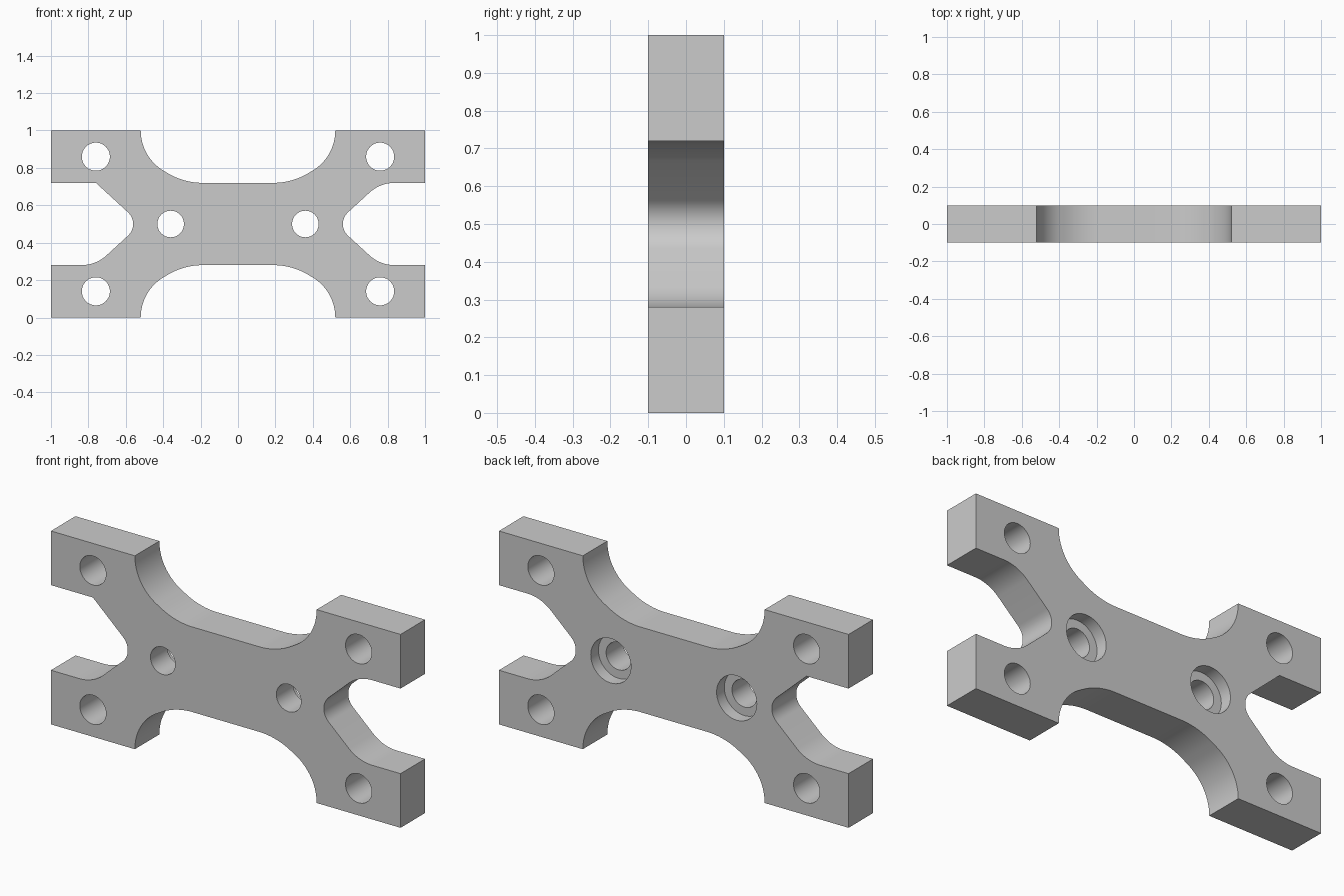
import bpy
import bmesh
from math import tan, radians
from mathutils import Vector, Matrix

cube = bpy.data.objects.get("Cube")
if cube:
    bpy.data.objects.remove(cube, do_unlink=True)

MID_Z = 0.5
HALF_DEPTH = 0.1

grey = bpy.data.materials.new("light grey")
grey.use_nodes = True
colour = (0.6, 0.6, 0.6, 1)
grey.diffuse_color = colour
grey.node_tree.nodes["Principled BSDF"].inputs["Base Color"].default_value = colour


def rounded(corners, steps=14):
    """Round each (x, z, radius) corner of a closed outline with a tangent arc."""
    points = []
    for i, (x, z, radius) in enumerate(corners):
        p = Vector((x, z))
        if radius == 0:
            points.append(p)
            continue
        before = (Vector(corners[i - 1][:2]) - p).normalized()
        after = (Vector(corners[(i + 1) % len(corners)][:2]) - p).normalized()
        half = before.angle(after) / 2
        start = p + before * radius / tan(half)
        centre = p + (before + after).normalized() * (radius ** 2 + (start - p).length_squared) ** 0.5
        turn = (start - centre).angle_signed(p + after * radius / tan(half) - centre)
        for k in range(steps + 1):
            points.append(centre + Matrix.Rotation(-turn * k / steps, 2) @ (start - centre))
    return points


def mesh_object(name, bm):
    bmesh.ops.recalc_face_normals(bm, faces=bm.faces)
    mesh = bpy.data.meshes.new(name)
    bm.to_mesh(mesh)
    bm.free()
    mesh.materials.append(grey)
    obj = bpy.data.objects.new(name, mesh)
    bpy.context.collection.objects.link(obj)
    return obj


# Outline: one quarter from the waist to the arm, mirrored around the plate
quarter = [(0.286, 0.22, 0.358), (0.52, 0.355, 0.249), (0.52, 0.5, 0),
           (1, 0.5, 0), (1, 0.22, 0), (0.76, 0.22, 0.2)]
notch = (0.52, 0, 0.085)
right_half = quarter + [notch] + [(x, -z, r) for x, z, r in reversed(quarter)]
left_half = [(-x, z, r) for x, z, r in reversed(right_half)]
# The upper inner corner of the left arm is left sharp
left_half = [(x, z, 0 if (x, z) == (-0.76, 0.22) else r) for x, z, r in left_half]

bm = bmesh.new()
verts = [bm.verts.new((p.x, -HALF_DEPTH, p.y + MID_Z)) for p in rounded(right_half + left_half)]
face = bm.faces.new(verts)
extruded = bmesh.ops.extrude_face_region(bm, geom=[face])["geom"]
bmesh.ops.translate(bm, vec=(0, 2 * HALF_DEPTH, 0),
                    verts=[v for v in extruded if isinstance(v, bmesh.types.BMVert)])
plate = mesh_object("plate", bm)


def drill(name, x, z, radius, y_from=-0.2):
    """Cut a round hole from y_from out through the back."""
    bm = bmesh.new()
    length = 0.2 - y_from
    place = Matrix.Translation((x, y_from + length / 2, z)) @ Matrix.Rotation(radians(90), 4, "X")
    bmesh.ops.create_cone(bm, cap_ends=True, segments=48, radius1=radius,
                          radius2=radius, depth=length, matrix=place)
    cutter = mesh_object(name, bm)
    cutter.hide_render = True
    cut = plate.modifiers.new(name, "BOOLEAN")
    cut.operation = "DIFFERENCE"
    cut.solver = "EXACT"
    cut.object = cutter
    bpy.ops.object.modifier_apply(modifier=cut.name)
    bpy.data.objects.remove(cutter, do_unlink=True)


bpy.ops.object.select_all(action="DESELECT")
bpy.context.view_layer.objects.active = plate
plate.select_set(True)

# Arm holes, and centre holes with a counterbore in the back
for side in (-1, 1):
    for dz in (-0.36, 0.36):
        drill("arm_hole", side * 0.76, MID_Z + dz, 0.075)
    drill("centre_hole", side * 0.36, MID_Z, 0.071)
    drill("counterbore", side * 0.36, MID_Z, 0.115, HALF_DEPTH - 0.063)

bpy.ops.object.shade_smooth_by_angle(angle=radians(25))
